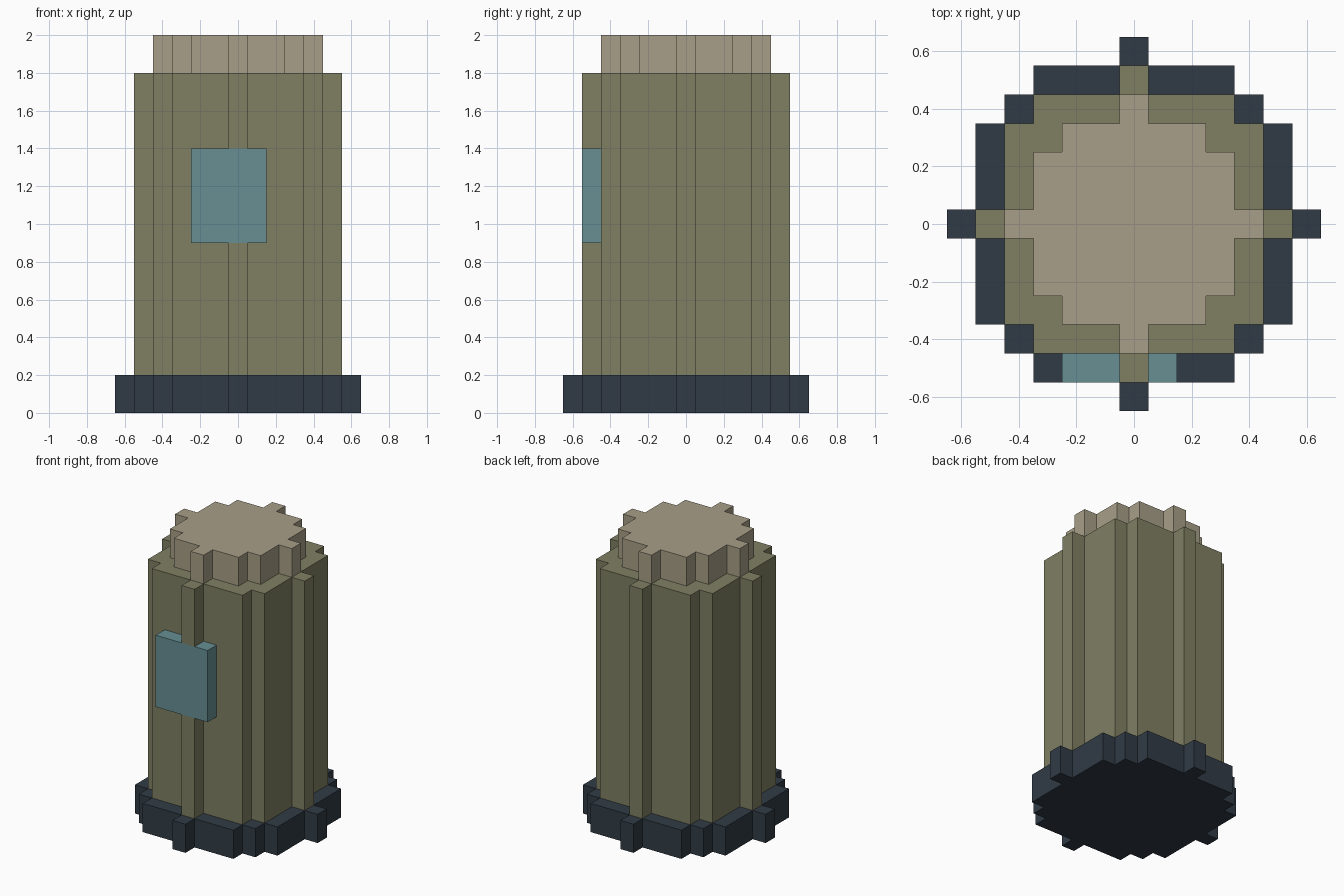
import bpy, bmesh

if "Cube" in bpy.data.objects:
    bpy.data.objects.remove(bpy.data.objects["Cube"])

U = 0.1  # size of one block


def material(name, hex_rgb):
    def lin(c):
        c /= 255
        return c / 12.92 if c <= 0.04045 else ((c + 0.055) / 1.055) ** 2.4
    m = bpy.data.materials.new(name)
    m.diffuse_color = [lin(hex_rgb >> s & 255) for s in (16, 8, 0)] + [1]
    m.use_nodes = True
    m.node_tree.nodes["Principled BSDF"].inputs["Base Color"].default_value = m.diffuse_color
    return m


def prism(name, cells, z0, z1, mat):
    """Extrude a footprint of square grid cells from z0 to z1."""
    bm = bmesh.new()
    for i, j in cells:
        corners = ((-.5, -.5), (.5, -.5), (.5, .5), (-.5, .5))
        bm.faces.new([bm.verts.new(((i + a) * U, (j + b) * U, z0)) for a, b in corners])
    bmesh.ops.remove_doubles(bm, verts=bm.verts[:], dist=0.001)
    ext = bmesh.ops.extrude_face_region(bm, geom=bm.faces[:], use_keep_orig=True)
    top = [g for g in ext["geom"] if isinstance(g, bmesh.types.BMVert)]
    bmesh.ops.translate(bm, verts=top, vec=(0, 0, z1 - z0))
    bmesh.ops.recalc_face_normals(bm, faces=bm.faces[:])
    bmesh.ops.dissolve_limit(bm, angle_limit=0.02, verts=bm.verts[:], edges=bm.edges[:])
    me = bpy.data.meshes.new(name)
    bm.to_mesh(me)
    bm.free()
    me.materials.append(mat)
    ob = bpy.data.objects.new(name, me)
    bpy.context.collection.objects.link(ob)
    return ob


def disc(r):
    """Grid cells whose centres lie within r blocks of the axis."""
    span = range(-r, r + 1)
    return [(i, j) for i in span for j in span if i * i + j * j <= r * r]


slate = material("slate", 0x303B45)
olive = material("olive", 0x808064)
tan = material("tan", 0xA89F88)
teal = material("teal", 0x678F94)

# Stepped round base, body and cap
prism("base", disc(6), 0.0, 0.2, slate)
rib = (0, -5)
prism("body", [c for c in disc(5) if c != rib], 0.2, 1.8, olive)
prism("cap", disc(4), 1.8, 2.0, tan)

# Front rib of the body, interrupted by the panel
prism("lower_front_rib", [rib], 0.2, 0.9, olive)
prism("upper_front_rib", [rib], 1.4, 1.8, olive)

# Front panel, flush with the rib
prism("front_panel", [(i, -5) for i in range(-2, 2)], 0.9, 1.4, teal)
